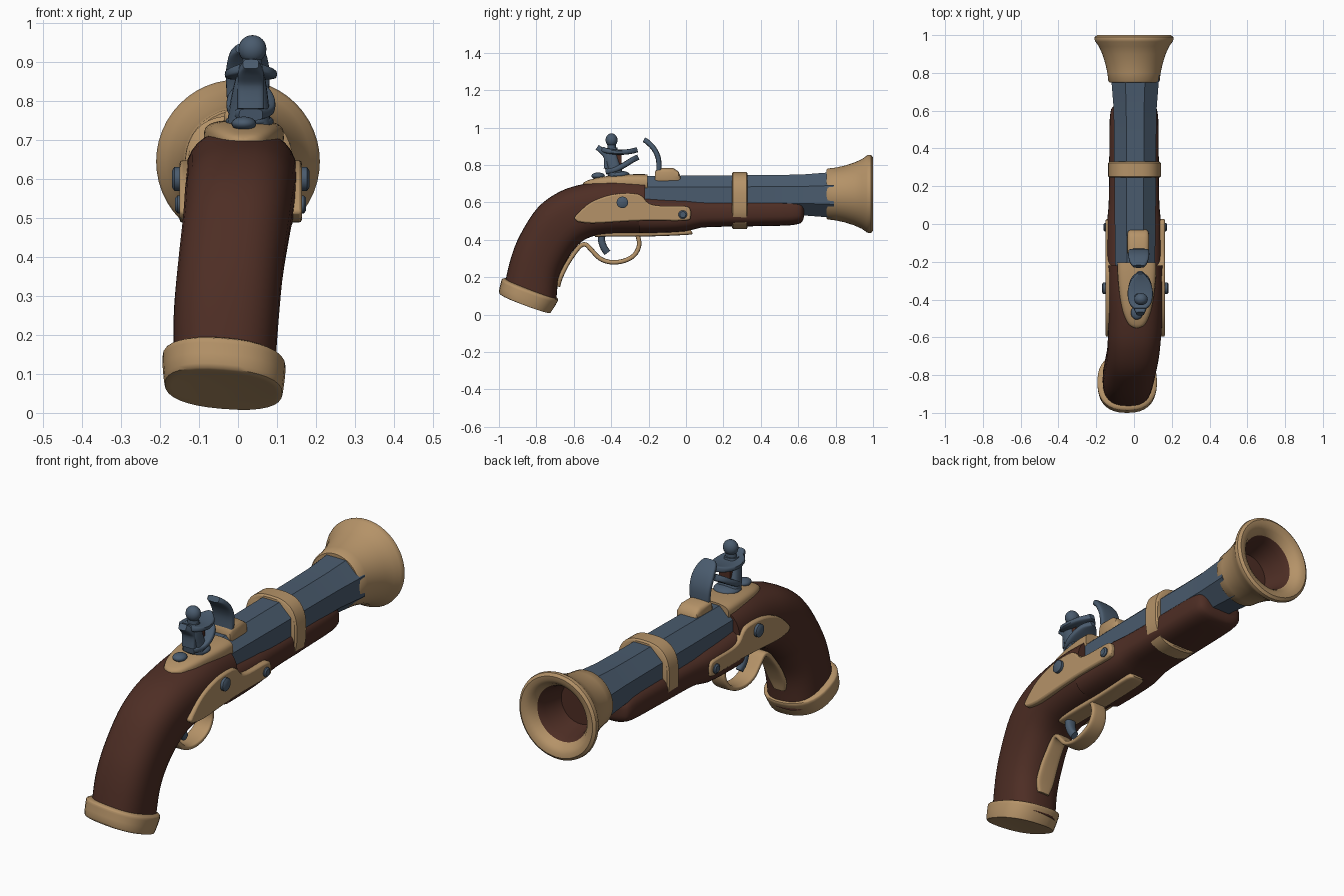
import bpy, bmesh, math
from mathutils import Vector

if "Cube" in bpy.data.objects:
    bpy.data.objects.remove(bpy.data.objects["Cube"])


def mat(name, rgb):
    m = bpy.data.materials.new(name)
    m.diffuse_color = (*rgb, 1)
    m.use_nodes = True
    m.node_tree.nodes["Principled BSDF"].inputs["Base Color"].default_value = m.diffuse_color
    return m


WOOD = mat("dark_wood", (0.076, 0.027, 0.018))
BRASS = mat("brass", (0.46, 0.29, 0.138))
STEEL = mat("blue_steel", (0.068, 0.105, 0.155))


def finish(name, bm, mats, angle=40, bevel=0):
    bmesh.ops.recalc_face_normals(bm, faces=bm.faces)
    me = bpy.data.meshes.new(name)
    bm.to_mesh(me)
    bm.free()
    ob = bpy.data.objects.new(name, me)
    bpy.context.collection.objects.link(ob)
    for m in mats:
        me.materials.append(m)
    if bevel:
        b = ob.modifiers.new("bevel", 'BEVEL')
        b.width, b.segments, b.limit_method = bevel, 2, 'ANGLE'
        b.angle_limit = math.radians(50)
    bpy.ops.object.select_all(action='DESELECT')
    ob.select_set(True)
    bpy.context.view_layer.objects.active = ob
    bpy.ops.object.shade_smooth_by_angle(angle=math.radians(angle))
    return ob


def smooth(pts, k):
    """Catmull-Rom subdivision of a list of tuples."""
    if k < 2:
        return pts
    out = []
    for i in range(len(pts) - 1):
        a, b, c, d = pts[max(i - 1, 0)], pts[i], pts[i + 1], pts[min(i + 2, len(pts) - 1)]
        for j in range(k):
            t = j / k
            out.append(tuple(0.5 * (2 * q + (r - p) * t + (2 * p - 5 * q + 4 * r - s) * t * t
                                    + (3 * q - p - 3 * r + s) * t ** 3)
                             for p, q, r, s in zip(a, b, c, d)))
    return out + [pts[-1]]


def loft(name, stations, mats, e=2.0, n=32, k=1, phase=0, roll=0, angle=40, split=None):
    """Stations: top y, top z, bottom y, bottom z, half width, centre x."""
    bm = bmesh.new()
    rings = []
    for ty, tz, by, bz, hw, cx in smooth(stations, k):
        ring = []
        for i in range(n):
            a = 2 * math.pi * i / n + phase
            c, s = math.cos(a), math.sin(a)
            px = math.copysign(abs(c) ** (2 / e), c)
            pz = math.copysign(abs(s) ** (2 / e), s)
            ring.append(bm.verts.new((cx + hw * px, (ty + by) / 2 + (ty - by) / 2 * pz,
                                      (tz + bz) / 2 + (tz - bz) / 2 * pz + roll * hw * px)))
        rings.append(ring)
    for j in range(len(rings) - 1):
        for i in range(n):
            f = bm.faces.new((rings[j][i], rings[j][(i + 1) % n],
                              rings[j + 1][(i + 1) % n], rings[j + 1][i]))
            f.material_index = 1 if split is not None and j >= split else 0
    bm.faces.new(rings[0])
    bm.faces.new(rings[-1]).material_index = 0 if split is None else 1
    return finish(name, bm, mats, angle)


def strap(name, path, t, m, c0, c1=None, k=4, e=4):
    """Bent bar along y,z points with half widths; t is its thickness."""
    c1 = c0 if c1 is None else c1
    p = smooth(path, k)
    st = []
    for i, (y, z, hw) in enumerate(p):
        a, b = p[max(i - 1, 0)], p[min(i + 1, len(p) - 1)]
        d = Vector((b[0] - a[0], b[1] - a[1])).normalized() * t / 2
        st.append((y - d.y, z + d.x, y + d.y, z - d.x, hw, c0 + (c1 - c0) * i / (len(p) - 1)))
    return loft(name, st, [m], e=e, n=24)


def along(rows, cx):
    """Upright stations from rows of y, top z, bottom z, half width."""
    return [(y, a, y, b, w, cx) for y, a, b, w in rows]


def lathe(name, prof, axis_z, cx, mats, split=None):
    loft(name, [(y, axis_z + r, y, axis_z - r, r, cx) for y, r in prof], mats,
         n=48, split=split)


def ball(name, loc, scale, m):
    bm = bmesh.new()
    bmesh.ops.create_uvsphere(bm, u_segments=20, v_segments=12, radius=1)
    for v in bm.verts:
        v.co = Vector(loc) + Vector(v.co[i] * scale[i] for i in range(3))
    finish(name, bm, [m], 60)


# grip and rear stock
loft("grip_stock", [
    (-.972, .15, -.695, .05, .130, -.036), (-.937, .30, -.680, .195, .135, -.03),
    (-.885, .43, -.635, .295, .136, -.02), (-.79, .575, -.575, .375, .138, -.005),
    (-.67, .66, -.51, .415, .141, .003), (-.54, .70, -.43, .43, .143, .008),
    (-.38, .725, -.33, .435, .146, .009), (-.22, .725, -.22, .435, .146, .008)],
    [WOOD], e=2.6, k=4)

# fore stock
loft("fore_stock", along([
    (-.25, .64, .435, .146), (-.12, .63, .437, .146), (0, .625, .445, .144), (.08, .62, .465, .136),
    (.2, .62, .47, .132), (.5, .625, .475, .13), (.59, .62, .482, .125),
    (.62, .605, .495, .112), (.63, .58, .52, .085)], .0), [WOOD], e=3, k=2)

# butt cap
loft("butt_cap", [
    (-.965, .10, -.755, .022, .125, -.037), (-.99, .108, -.73, .012, .146, -.037),
    (-1.0, .125, -.72, .016, .153, -.037), (-.988, .178, -.688, .068, .158, -.036),
    (-.984, .19, -.684, .084, .154, -.036), (-.965, .193, -.70, .092, .135, -.036)],
    [BRASS], e=2.4, k=2, roll=-.08)

# octagonal barrel
q = 1 / math.cos(math.pi / 8)
loft("barrel", along([(y, .64 + r * q, .64 - r * q, r * q * 1.05) for y, r in
     ((-.235, .1), (.1, .104), (.45, .106), (.62, .109), (.79, .122))], .006),
     [STEEL], n=8, phase=math.pi / 8, angle=30)

# flared muzzle, bore in wood colour
lathe("muzzle", [(.75, .11), (.75, .13), (.757, .136), (.80, .141), (.85, .152), (.90, .168),
                 (.94, .186), (.965, .204), (.978, .21), (.99, .208), (1.0, .195), (.998, .175),
                 (.985, .155), (.955, .135), (.92, .122), (.86, .11), (.82, .10)],
      .645, 0, [BRASS, WOOD], split=13)

# barrel band
loft("barrel_band", along([(.245, .755, .465, .132), (.252, .763, .457, .14),
                           (.323, .763, .457, .14), (.33, .755, .465, .132)], .003),
     [BRASS], e=2.7, n=40)

# top plate behind the barrel
loft("top_plate", along([(-.55, .702, .66, .012), (-.53, .716, .66, .045), (-.46, .735, .66, .075),
                         (-.36, .747, .66, .093), (-.26, .751, .66, .102), (-.205, .75, .66, .102)],
                        .015), [BRASS], e=3.4, k=3)

# side plates with screws, both sides
outline = smooth([(-.60, .515), (-.57, .55), (-.50, .605), (-.39, .642), (-.28, .647), (-.235, .632),
                  (-.20, .595), (-.14, .582), (-.01, .58), (.022, .565), (.025, .525), (.0, .503),
                  (-.2, .503), (-.33, .498), (-.50, .488), (-.58, .497)], 3)
for side, s in (("right", 1), ("left", -1)):
    bm = bmesh.new()
    inner, outer = ([bm.verts.new((.007 + s * x, y, z)) for y, z in outline] for x in (.1, .157))
    bm.faces.new(inner)
    bm.faces.new(outer)
    for i in range(len(inner)):
        j = (i + 1) % len(inner)
        bm.faces.new((inner[i], inner[j], outer[j], outer[i]))
    finish(side + "_lock_plate", bm, [BRASS], 40, .008)
    for label, y, z, r, top in (("large", -.34, .60, .031, .176), ("small", -.017, .535, .023, .168)):
        bm = bmesh.new()
        rings = [[bm.verts.new((.007 + s * x, y + rr * math.cos(a * math.pi / 10),
                                z + rr * math.sin(a * math.pi / 10))) for a in range(20)]
                 for x, rr in ((.13, r), (top - .006, r), (top, r * .7))]
        for a, b in zip(rings, rings[1:]):
            for i in range(20):
                bm.faces.new((a[i], a[(i + 1) % 20], b[(i + 1) % 20], b[i]))
        bm.faces.new(rings[0])
        bm.faces.new(rings[-1])
        finish(f"{side}_{label}_screw", bm, [STEEL])

# trigger guard, its mounting strap and the trigger
strap("guard_strap", [(-.49, .425, .03), (-.46, .43, .045), (-.2, .432, .045), (0, .44, .045),
                      (.03, .445, .025)], .028, BRASS, .005)
strap("trigger_guard", [(-.262, .435, .04), (-.25, .375, .04), (-.275, .32, .042), (-.33, .288, .044),
                        (-.40, .28, .044), (-.46, .30, .044), (-.505, .345, .042), (-.535, .374, .04),
                        (-.565, .367, .04), (-.60, .325, .042), (-.637, .268, .046),
                        (-.67, .20, .046), (-.685, .15, .03)], .024, BRASS, .005, -.028)
strap("trigger", [(-.45, .45, .025), (-.452, .40, .025), (-.44, .36, .022), (-.42, .33, .014)],
      .038, STEEL, .005, e=2.5)

# frizzen and its base
loft("frizzen_base", along([(-.165, .765, .70, .05), (-.15, .785, .70, .058), (-.07, .785, .70, .058),
                            (-.04, .765, .70, .055), (-.03, .74, .70, .045)], .022), [BRASS], e=4)
strap("frizzen", [(-.225, .935, .03), (-.205, .922, .045), (-.17, .885, .055), (-.147, .83, .055),
                  (-.145, .76, .05)], .028, STEEL, .025)

# cocking hammer with jaws, flint, knob and tail
X = .033
strap("hammer_body", [(-.37, .73, .057), (-.385, .79, .05), (-.40, .84, .042), (-.405, .89, .03)],
      .075, STEEL, .027, X, e=3)
strap("hammer_spur", [(-.475, .895, .02), (-.45, .875, .032), (-.425, .84, .034), (-.425, .78, .034)],
      .03, STEEL, X)
strap("lower_jaw", [(-.43, .765, .03), (-.38, .775, .058), (-.33, .80, .062), (-.285, .828, .045),
                    (-.255, .842, .012)], .03, STEEL, X)
strap("upper_jaw", [(-.45, .885, .03), (-.42, .875, .058), (-.36, .868, .067), (-.30, .872, .05),
                    (-.26, .882, .014)], .028, STEEL, X)
loft("flint", along([(-.40, .87, .78, .03), (-.345, .865, .80, .03)], X), [WOOD], e=5)
lathe_pts = [(-.398, .86, .026), (-.398, .90, .026), (-.398, .925, .02)]
strap("knob_neck", lathe_pts, .045, STEEL, X + .003, e=2, k=1)
ball("knob", (X + .004, -.398, .933), (.036, .032, .036), STEEL)
ball("hammer_tail", (.015, -.47, .742), (.032, .036, .018), STEEL)
ball("hammer_pivot", (.03, -.36, .748), (.062, .06, .022), STEEL)
